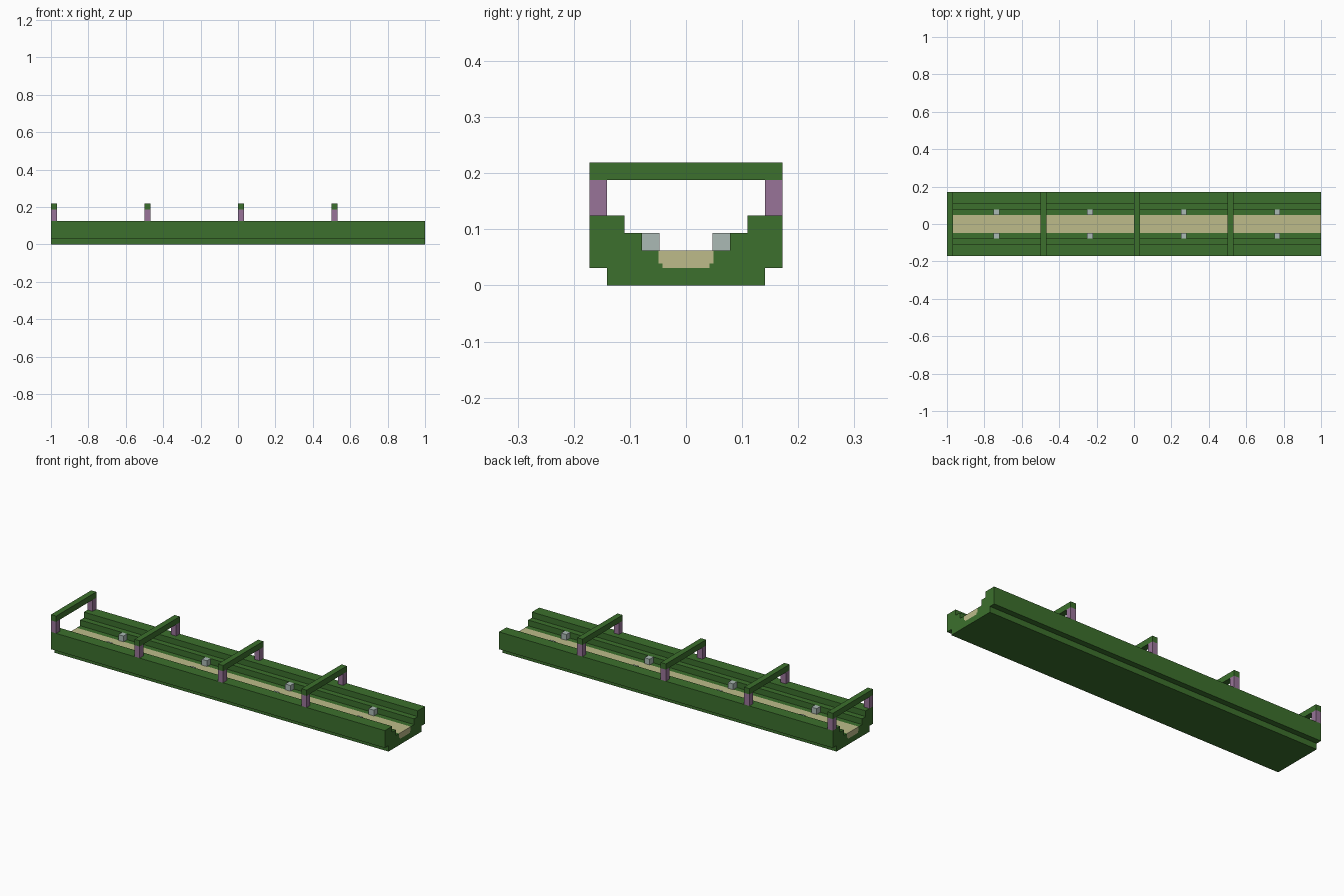
import bpy
import bmesh

cube = bpy.data.objects.get("Cube")
if cube:
    bpy.data.objects.remove(cube, do_unlink=True)

U = 1 / 32  # one block
LENGTH = 64


def material(name, rgb):
    m = bpy.data.materials.new(name)
    m.use_nodes = True
    m.diffuse_color = (*rgb, 1)
    m.node_tree.nodes["Principled BSDF"].inputs["Base Color"].default_value = (*rgb, 1)
    return m


GREEN = material("green", (0.045, 0.162, 0.026))
TAN = material("tan", (0.51, 0.50, 0.255))
GREY = material("pale grey", (0.41, 0.49, 0.46))
PURPLE = material("dusty purple", (0.315, 0.175, 0.315))


def finish(name, bm, mat):
    bmesh.ops.recalc_face_normals(bm, faces=bm.faces)
    mesh = bpy.data.meshes.new(name)
    bm.to_mesh(mesh)
    bm.free()
    mesh.materials.append(mat)
    obj = bpy.data.objects.new(name, mesh)
    bpy.context.collection.objects.link(obj)
    return obj


def trough(name, half, mat):
    """Mirror a half profile (y, z in blocks) and extrude it along x."""
    outline = half + [(-y, z) for y, z in reversed(half)]
    bm = bmesh.new()
    face = bm.faces.new([bm.verts.new((-1, y * U, z * U)) for y, z in outline])
    ext = bmesh.ops.extrude_face_region(bm, geom=[face], use_keep_orig=True)
    moved = [g for g in ext["geom"] if isinstance(g, bmesh.types.BMVert)]
    bmesh.ops.translate(bm, verts=moved, vec=(LENGTH * U, 0, 0))
    return finish(name, bm, mat)


def block(name, x, y, z, mat):
    """Box between (start, end) pairs, in blocks; x is counted from the right end."""
    bm = bmesh.new()
    bmesh.ops.create_cube(bm, size=1)
    for v in bm.verts:
        v.co = [(a + b) / 2 * U + c * (b - a) * U for (a, b), c in zip((x, y, z), v.co)]
        v.co.x -= 1
    return finish(name, bm, mat)


# Stepped body with a channel, and the floor strip that fills the channel
channel = [(1.58, 2), (1.58, 1.25), (1.33, 1.25), (1.33, 1)]
trough("body", [(4.5, 0), (4.5, 1), (5.5, 1), (5.5, 4), (3.5, 4), (3.5, 3),
                (2.5, 3), (2.5, 2)] + channel, GREEN)
trough("floor_strip", channel, TAN)

# Four overhead frames, each followed by a pair of small side blocks
for i in range(4):
    x = i * 16
    block(f"frame_beam_{i + 1}", (x, x + 1), (-5.5, 5.5), (6, 7), GREEN)
    for side, s in (("back", 1), ("front", -1)):
        block(f"{side}_post_{i + 1}", (x, x + 1), sorted((s * 4.5, s * 5.5)), (4, 6), PURPLE)
        block(f"{side}_side_block_{i + 1}", (x + 8, x + 9), sorted((s * 1.5, s * 2.5)), (2, 3), GREY)
